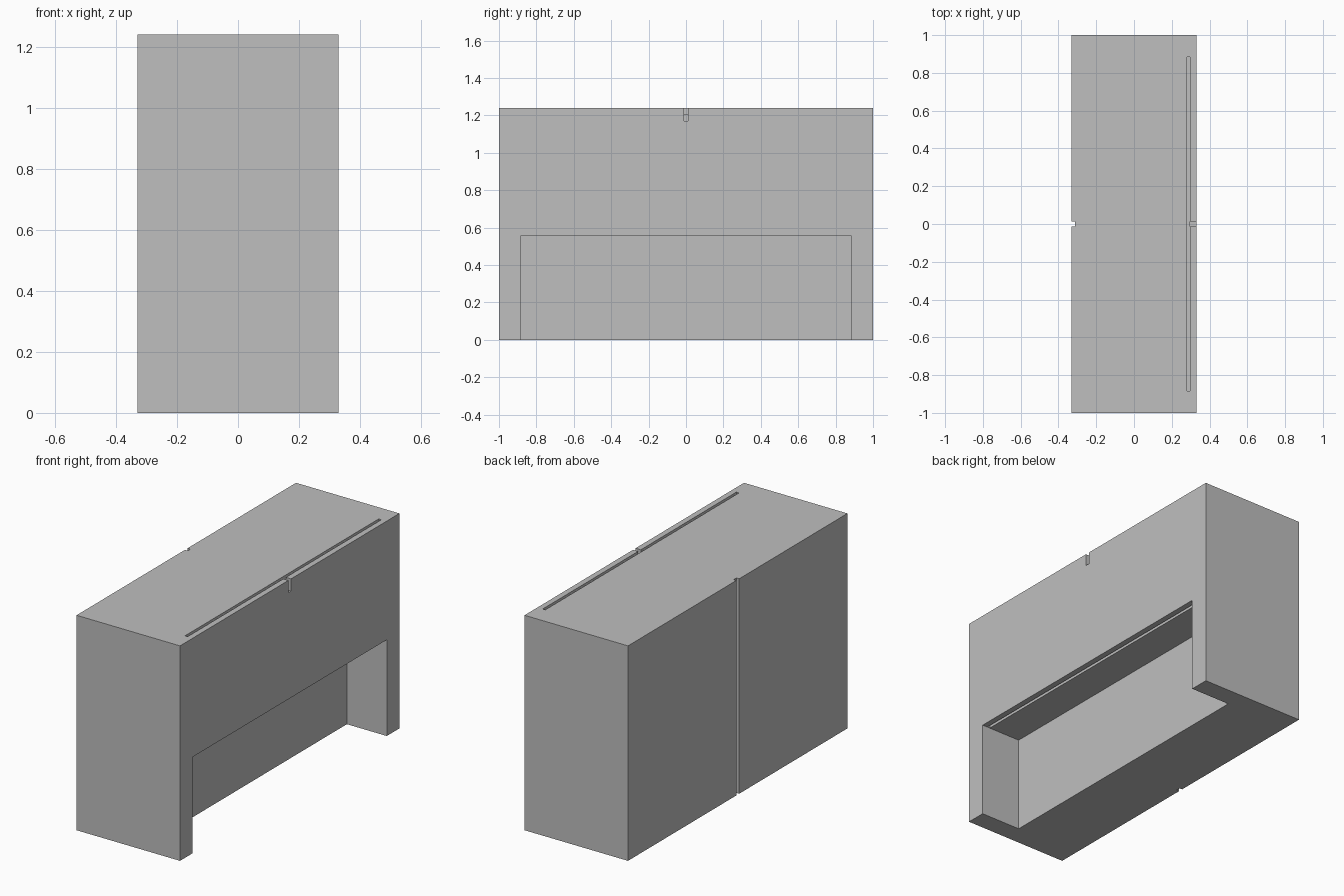
import bpy

cube = bpy.data.objects.get("Cube")
if cube:
    bpy.data.objects.remove(cube, do_unlink=True)

HX, HY, H = 0.33, 1.0, 1.24      # half depth, half length, height
OPEN_Y, OPEN_Z = 0.885, 0.555    # half length and height of the lower opening
OVER = 0.1                       # how far cutters reach past the body

grey = bpy.data.materials.new("plain_grey")
grey.use_nodes = True
colour = (0.52, 0.52, 0.52, 1)
grey.diffuse_color = colour
grey.node_tree.nodes["Principled BSDF"].inputs["Base Color"].default_value = colour


def box(name, x, half_y, z):
    """Box spanning x and z ranges, symmetric in y."""
    bpy.ops.mesh.primitive_cube_add(
        size=1, location=((x[0] + x[1]) / 2, 0, (z[0] + z[1]) / 2))
    ob = bpy.context.object
    ob.name = name
    ob.scale = (x[1] - x[0], 2 * half_y, z[1] - z[0])
    bpy.ops.object.transform_apply(location=True, rotation=False, scale=True)
    ob.data.materials.append(grey)
    return ob


body = box("cabinet_body", (-HX, HX), HY, (0, H))

slot_x = (0.28, 0.297)
cutters = [
    # Open space under the overhang
    box("lower_opening_cutter", (0.075, HX + OVER), OPEN_Y, (-OVER, OPEN_Z)),
    # Long narrow slots in the top and in the ceiling of the opening
    box("top_slot_cutter", slot_x, OPEN_Y - 0.002, (H - 0.035, H + OVER)),
    box("ceiling_slot_cutter", slot_x, OPEN_Y - 0.002, (OPEN_Z - OVER, OPEN_Z + 0.035)),
    # Small notch joining the top slot to the side face
    box("finger_notch_cutter", (slot_x[1] - 0.001, HX + OVER), 0.012, (H - 0.07, H + OVER)),
    # Full-height groove in the opposite side
    box("rear_groove_cutter", (-HX - OVER, -HX + 0.018), 0.013, (-OVER, H + OVER)),
]

for cutter in cutters:
    mod = body.modifiers.new(cutter.name, "BOOLEAN")
    mod.operation = "DIFFERENCE"
    mod.solver = "EXACT"
    mod.object = cutter
    bpy.context.view_layer.objects.active = body
    bpy.ops.object.modifier_apply(modifier=mod.name)
    bpy.data.objects.remove(cutter, do_unlink=True)
